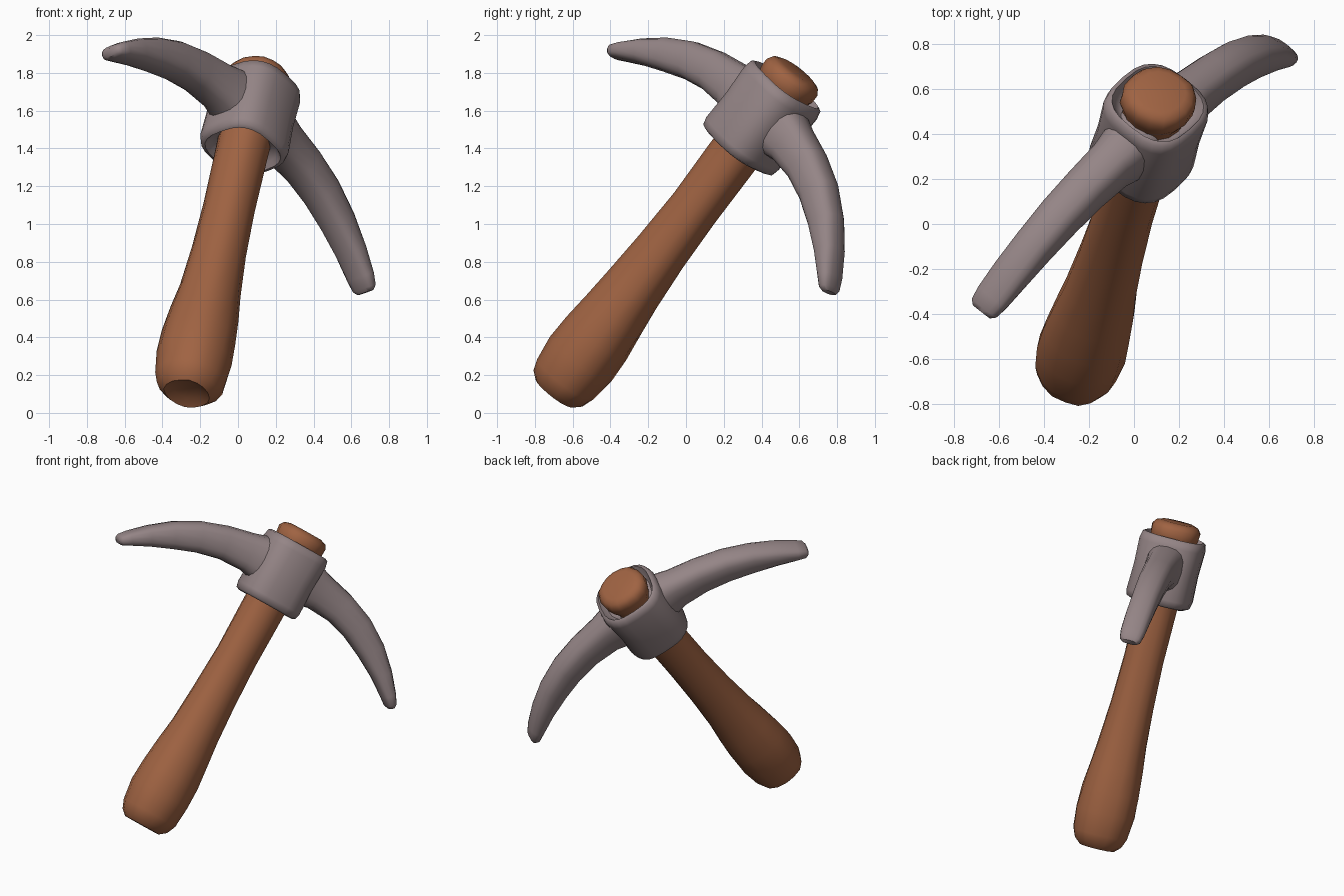
import bpy, bmesh, math, random
from mathutils import Vector

if "Cube" in bpy.data.objects:
    bpy.data.objects.remove(bpy.data.objects["Cube"])

random.seed(4)
# Local frame of the tool: D along the handle, P along the pick, N sideways
D = Vector((0.18, 0.59, 0.785)).normalized()
P = Vector((0.62, 0.52, -0.595))
P = (P - D * P.dot(D)).normalized()
N = D.cross(P)
C = Vector((0.065, 0.40, 1.56))      # centre of the head


def material(name, rgb):
    m = bpy.data.materials.new(name)
    m.diffuse_color = (*rgb, 1)
    m.use_nodes = True
    m.node_tree.nodes["Principled BSDF"].inputs["Base Color"].default_value = m.diffuse_color
    return m


wood = material("brown wood", (0.35, 0.125, 0.055))
iron = material("warm grey iron", (0.30, 0.235, 0.24))


def loft(name, rings, sides, power, mat, angle, wobble=None):
    """Skin superellipse rings: (centre, axis a, axis b, half a, half b)."""
    bm = bmesh.new()
    loops = []
    for i, (c, a, b, ra, rb) in enumerate(rings):
        loop = []
        for k in range(sides):
            t = 2 * math.pi * k / sides
            ct, st = math.cos(t), math.sin(t)
            u = math.copysign(abs(ct) ** (2 / power), ct)
            v = math.copysign(abs(st) ** (2 / power), st)
            w = wobble(i, k) if wobble else 1
            loop.append(bm.verts.new(c + a * (ra * u * w) + b * (rb * v * w)))
        loops.append(loop)
    for l0, l1 in zip(loops, loops[1:]):
        for k in range(sides):
            j = (k + 1) % sides
            bm.faces.new((l0[k], l0[j], l1[j], l1[k]))
    bm.faces.new(loops[0][::-1])
    bm.faces.new(loops[-1])
    bmesh.ops.recalc_face_normals(bm, faces=bm.faces)
    me = bpy.data.meshes.new(name)
    bm.to_mesh(me)
    bm.free()
    me.materials.append(mat)
    ob = bpy.data.objects.new(name, me)
    bpy.context.collection.objects.link(ob)
    bpy.ops.object.select_all(action='DESELECT')
    bpy.context.view_layer.objects.active = ob
    ob.select_set(True)
    bpy.ops.object.shade_smooth_by_angle(angle=math.radians(angle))
    return ob


# Handle: carved wood, swollen grip, knob poking through the head
profile = [(-1.835, 0.07), (-1.855, 0.12), (-1.82, 0.16), (-1.76, 0.183),
           (-1.62, 0.198), (-1.48, 0.194), (-1.32, 0.178), (-1.16, 0.16),
           (-0.9, 0.143), (-0.6, 0.133), (-0.3, 0.135), (0.17, 0.14),
           (0.225, 0.163), (0.275, 0.165), (0.305, 0.145), (0.318, 0.11)]
groove = [random.uniform(0.965, 1.035) for _ in range(16)]
loft("handle", [(C + D * t, P, N, r, r) for t, r in profile], 16, 2.1, wood, 50,
     lambda i, k: groove[k] * random.uniform(0.985, 1.015))

# Head socket: rounded block with recessed rims round the handle
socket = [(-0.16, 0.14), (-0.19, 0.165), (-0.22, 0.185), (-0.21, 0.207),
          (-0.17, 0.216), (0.0, 0.21), (0.17, 0.216), (0.215, 0.207),
          (0.225, 0.188), (0.19, 0.17), (0.15, 0.14)]
loft("head_socket", [(C + D * t, P, N, r, r) for t, r in socket], 24, 2.8, iron, 60)

# Pick arms: (reach, height, half thickness, half width), curving to a blunt tip
arm = [(0.10, 0.03, 0.16, 0.135), (0.21, 0.025, 0.145, 0.12), (0.28, 0.02, 0.127, 0.107),
       (0.45, -0.003, 0.112, 0.10), (0.62, -0.052, 0.103, 0.096),
       (0.78, -0.125, 0.09, 0.09), (0.92, -0.205, 0.068, 0.086),
       (1.03, -0.28, 0.047, 0.08), (1.075, -0.315, 0.036, 0.07),
       (1.09, -0.327, 0.02, 0.05)]


def pick_arm(name, side, droop):
    pts = [C + P * (side * a[0]) + D * (a[1] - droop * a[0] ** 4) for a in arm]
    rings = []
    for i, a in enumerate(arm):
        tan = (pts[min(i + 1, len(pts) - 1)] - pts[max(i - 1, 0)]).normalized()
        up = (D - tan * D.dot(tan)).normalized()
        rings.append((pts[i], up, N, a[2], a[3]))
    loft(name, rings, 16, 2.7, iron, 50)


pick_arm("upper_pick_arm", -1, 0.0)
pick_arm("lower_pick_arm", 1, 0.055)
